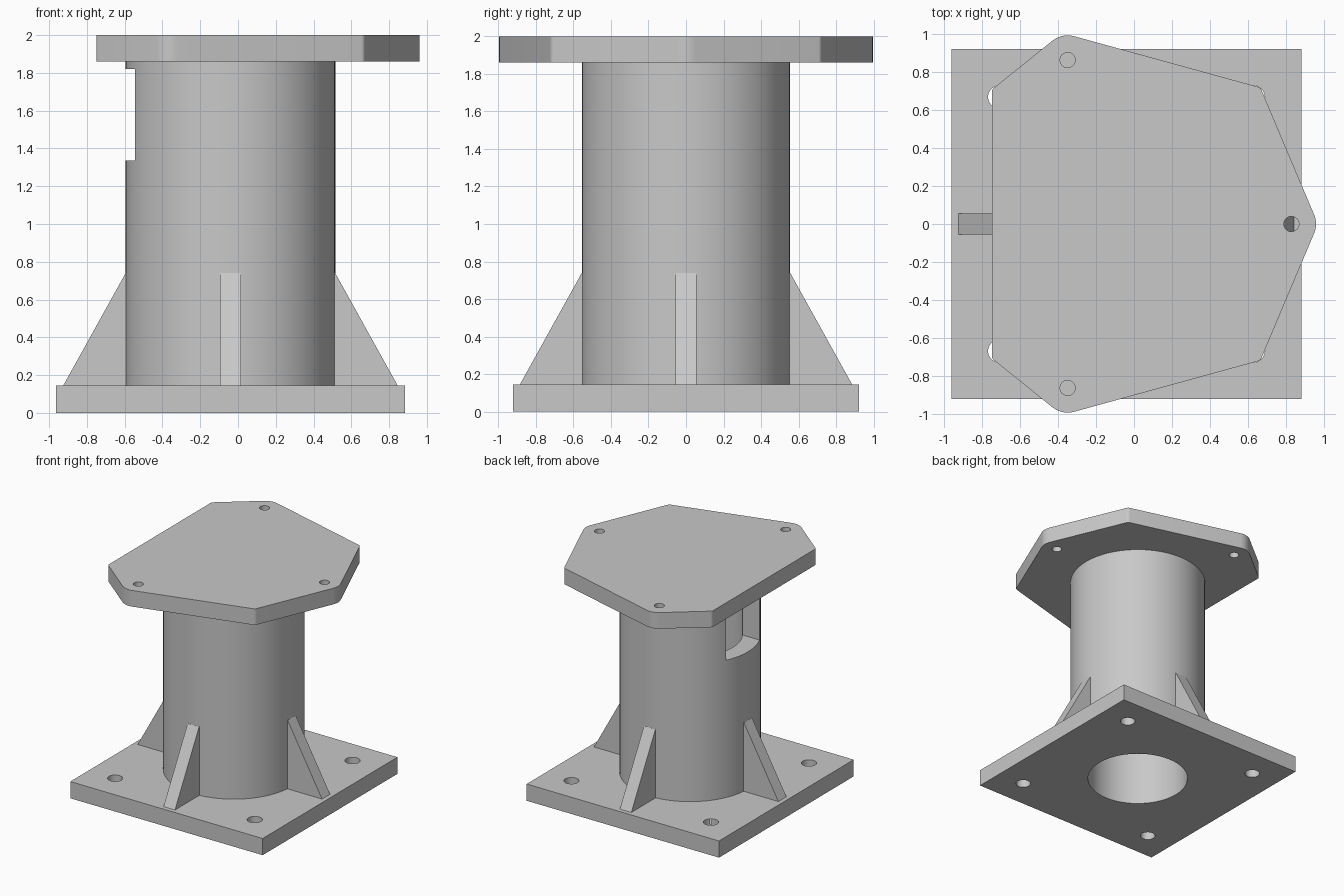
import bpy, bmesh, math
from mathutils import Vector, geometry

cube = bpy.data.objects.get("Cube")
if cube:
    bpy.data.objects.remove(cube, do_unlink=True)

AXIS_X = -0.04          # column axis
BASE_TOP, PLATE_LOW, TOP = 0.145, 1.86, 2.0
OUTER, BORE = 0.555, 0.41

grey = bpy.data.materials.new("painted grey")
grey.diffuse_color = (0.58, 0.58, 0.58, 1)
grey.use_nodes = True
grey.node_tree.nodes["Principled BSDF"].inputs["Base Color"].default_value = grey.diffuse_color


def prism(name, outline, depth):
    """Solid from a closed outline of 3D points, swept along depth."""
    bm = bmesh.new()
    face = bm.faces.new([bm.verts.new(p) for p in outline])
    swept = bmesh.ops.extrude_face_region(bm, geom=[face])["geom"]
    bmesh.ops.translate(bm, vec=depth, verts=[v for v in swept if isinstance(v, bmesh.types.BMVert)])
    bmesh.ops.recalc_face_normals(bm, faces=bm.faces)
    mesh = bpy.data.meshes.new(name)
    bm.to_mesh(mesh)
    bm.free()
    mesh.materials.append(grey)
    obj = bpy.data.objects.new(name, mesh)
    bpy.context.collection.objects.link(obj)
    return obj


def ring(x, y, r, n):
    return [Vector((x + r * math.cos(math.tau * i / n), y + r * math.sin(math.tau * i / n))) for i in range(n)]


def flat_solid(name, outline, low, high):
    return prism(name, [(p[0], p[1], low) for p in outline], (0, 0, high - low))


def rectangle(x0, x1, y0, y1):
    return [(x0, y0), (x1, y0), (x1, y1), (x0, y1)]


def cut(obj, cutter):
    mod = obj.modifiers.new("cut", 'BOOLEAN')
    mod.operation, mod.solver, mod.object = 'DIFFERENCE', 'EXACT', cutter
    bpy.context.view_layer.objects.active = obj
    bpy.ops.object.modifier_apply(modifier=mod.name)
    bpy.data.objects.remove(cutter, do_unlink=True)


def smooth(obj):
    bpy.ops.object.select_all(action='DESELECT')
    obj.select_set(True)
    bpy.context.view_layer.objects.active = obj
    bpy.ops.object.shade_smooth_by_angle(angle=math.radians(30))


# Square base with central bore and four bolt holes
base = flat_solid("base_plate", rectangle(AXIS_X - 0.923, AXIS_X + 0.923, -0.923, 0.923), 0, BASE_TOP)
cut(base, flat_solid("bore_cutter", ring(AXIS_X, 0, BORE, 96), -0.1, 0.3))
for sx in (-1, 1):
    for sy in (-1, 1):
        cut(base, flat_solid("bolt_cutter", ring(AXIS_X + sx * 0.67, sy * 0.67, 0.06, 32), -0.1, 0.3))
smooth(base)

# Hollow column with an access window on the -x side
column = flat_solid("column", ring(AXIS_X, 0, OUTER, 96), BASE_TOP, PLATE_LOW)
cut(column, flat_solid("bore_cutter", ring(AXIS_X, 0, BORE, 96), 0, TOP))
cut(column, flat_solid("window_cutter", rectangle(-0.8, AXIS_X - 0.1, -0.23, 0.23), 1.335, 1.82))
smooth(column)

# Top plate: hull of rounded corners, three of them concentric with bolt holes
lugs = [(0.83, 0), (-0.35, 0.865), (-0.35, -0.865)]
corners = [(x, y, 0.13) for x, y in lugs]
for s in (-1, 1):
    corners += [(0.645, s * 0.695, 0.03), (-0.72, s * 0.695, 0.03)]
points = [p for x, y, r in corners for p in ring(x, y, r, 48)]
outline = [points[i] for i in geometry.convex_hull_2d(points)]
plate = flat_solid("top_plate", outline, PLATE_LOW, TOP)
for x, y in lugs:
    cut(plate, flat_solid("bolt_cutter", ring(x, y, 0.04, 32), 1.7, 2.2))
smooth(plate)

# Four triangular gussets around the column
profile = [(0.5, BASE_TOP), (0.885, BASE_TOP), (OUTER, 0.74), (0.5, 0.74)]
for i, side in enumerate(("left", "back", "right", "front")):
    rib = prism("gusset_" + side, [(r, -0.055, z) for r, z in profile], (0, 0.11, 0))
    rib.location.x = AXIS_X
    rib.rotation_euler.z = i * math.pi / 2
